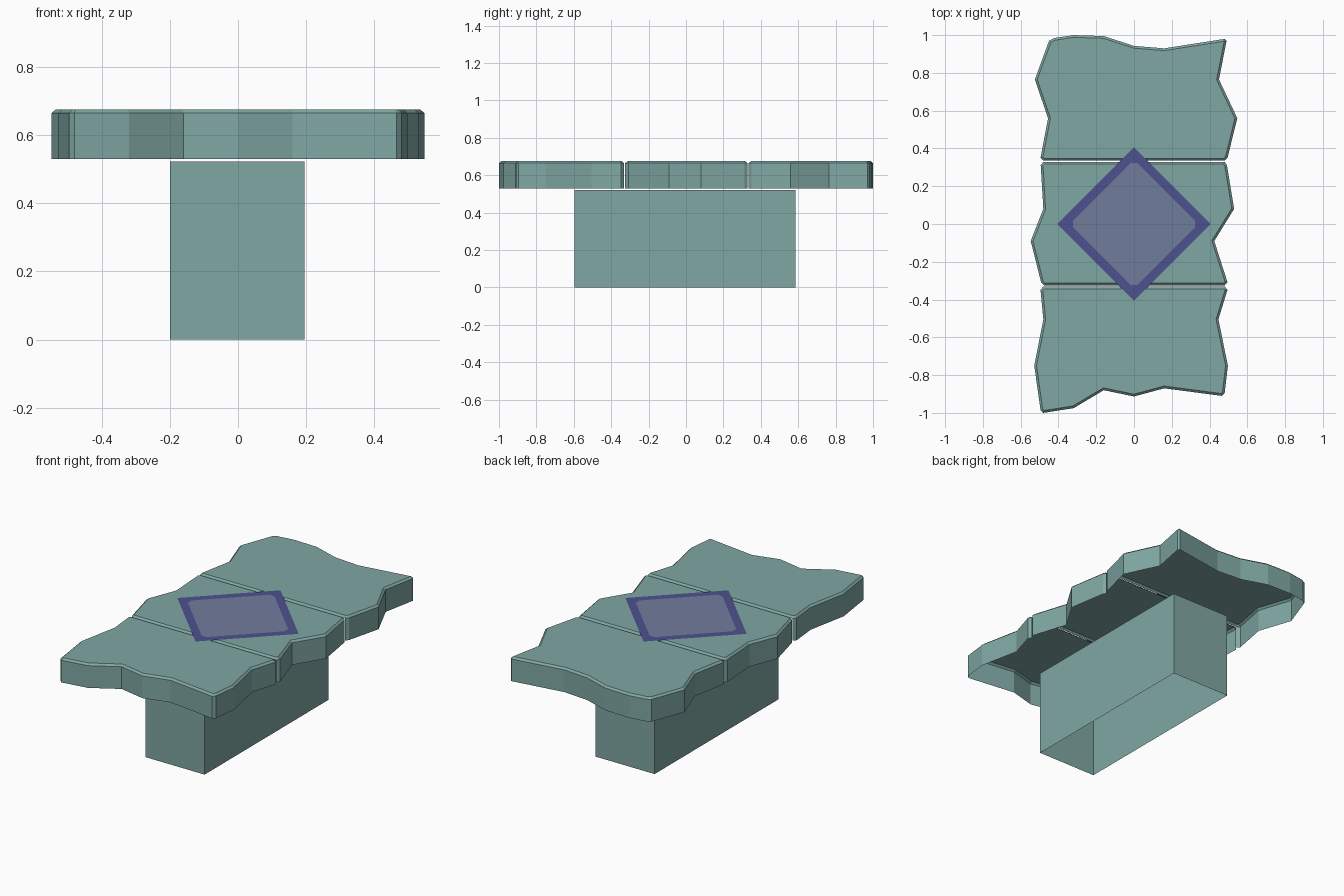
import bpy, bmesh

if "Cube" in bpy.data.objects:
    bpy.data.objects.remove(bpy.data.objects["Cube"])

def material(name, rgb):
    m = bpy.data.materials.new(name)
    m.diffuse_color = (*rgb, 1)
    m.use_nodes = True
    m.node_tree.nodes["Principled BSDF"].inputs["Base Color"].default_value = m.diffuse_color
    return m

teal = material("teal stone", (0.215, 0.39, 0.37))
indigo = material("indigo border", (0.075, 0.085, 0.27))
lavender = material("grey lavender cloth", (0.165, 0.20, 0.335))

def finish(name, bm, mat):
    me = bpy.data.meshes.new(name)
    bm.to_mesh(me)
    bm.free()
    me.materials.append(mat)
    ob = bpy.data.objects.new(name, me)
    bpy.context.collection.objects.link(ob)
    return ob

Z0, Z1, Z2, BEVEL = 0.53, 0.664, 0.675, 0.012
JOINTS = (0.333, -0.328)

def slab(name, outline):
    """Hollow slab: bevelled top, skirt walls, open underneath and at the joints."""
    bm = bmesh.new()
    rim = [bm.verts.new((x, y, Z1)) for x, y in outline]
    top = bm.faces.new(rim)
    top.normal_update()
    if top.normal.z < 0:
        top.normal_flip()
    outer = list(top.edges)
    bmesh.ops.inset_region(bm, faces=[top], thickness=BEVEL, use_boundary=True,
                           use_even_offset=True)
    for v in top.verts:
        v.co.z = Z2
    # skirt on all outer edges that do not lie along a joint
    rim_edges = [e for e in bm.edges if all(abs(v.co.z - Z1) < 1e-5 for v in e.verts)]
    walls = [e for e in rim_edges
             if not (abs(e.verts[0].co.x - e.verts[1].co.x) > 0.8)]
    ret = bmesh.ops.extrude_edge_only(bm, edges=walls)
    for v in ret["geom"]:
        if isinstance(v, bmesh.types.BMVert):
            v.co.z = Z0
    bmesh.ops.recalc_face_normals(bm, faces=bm.faces)
    if top.normal.z < 0:
        bmesh.ops.reverse_faces(bm, faces=bm.faces)
    return finish(name, bm, teal)

# table top in three ragged slabs
slab("back_slab", [
    (-.48, .335), (-.495, .35), (-.455, .56), (-.525, .765), (-.45, .97),
    (-.42, .985), (-.32, 1.0), (-.16, .995), (0, .943), (.16, .93), (.48, .98),
    (.49, .97), (.45, .765), (.547, .56), (.495, .35), (.48, .335)])
slab("middle_slab", [
    (-.48, .329), (-.494, .312), (-.48, .08), (-.547, -.09), (-.492, -.308),
    (-.477, -.325), (.48, -.325), (.495, -.308), (.425, -.09), (.53, .08),
    (.492, .312), (.48, .329)])
slab("front_slab", [
    (-.48, -.331), (-.495, -.348), (-.48, -.505), (-.528, -.75), (-.495, -.985),
    (-.48, -1.0), (-.32, -.975), (-.16, -.88), (0, -.913), (.16, -.87),
    (.465, -.91), (.48, -.895), (.497, -.75), (.447, -.505), (.495, -.348),
    (.48, -.331)])

# pedestal: open box of four walls
bm = bmesh.new()
corners = [(-.20, -.597), (.195, -.597), (.195, .585), (-.20, .585)]
low = [bm.verts.new((x, y, 0)) for x, y in corners]
high = [bm.verts.new((x, y, .522)) for x, y in corners]
for i in range(4):
    j = (i + 1) % 4
    bm.faces.new((low[i], low[j], high[j], high[i]))
finish("pedestal", bm, teal)

# diamond cloth: border ring around a centre panel with clipped corners
R, r, c = 0.405, 0.322, 0.018
bm = bmesh.new()
dirs = [(1, 0), (0, 1), (-1, 0), (0, -1)]
tips = [bm.verts.new((R * x, R * y, .6775)) for x, y in dirs]
inner = [bm.verts.new((r * x - s * c * y, r * y + s * c * x, .6775))
         for x, y in dirs for s in (-1, 1)]
for i in range(4):
    j = (i + 1) % 4
    bm.faces.new((tips[i], tips[j], inner[2 * j], inner[2 * i + 1]))
    bm.faces.new((tips[i], inner[2 * i + 1], inner[2 * i]))
panel = bm.faces.new(inner)
panel.material_index = 1
cloth = finish("diamond_cloth", bm, indigo)
cloth.data.materials.append(lavender)
